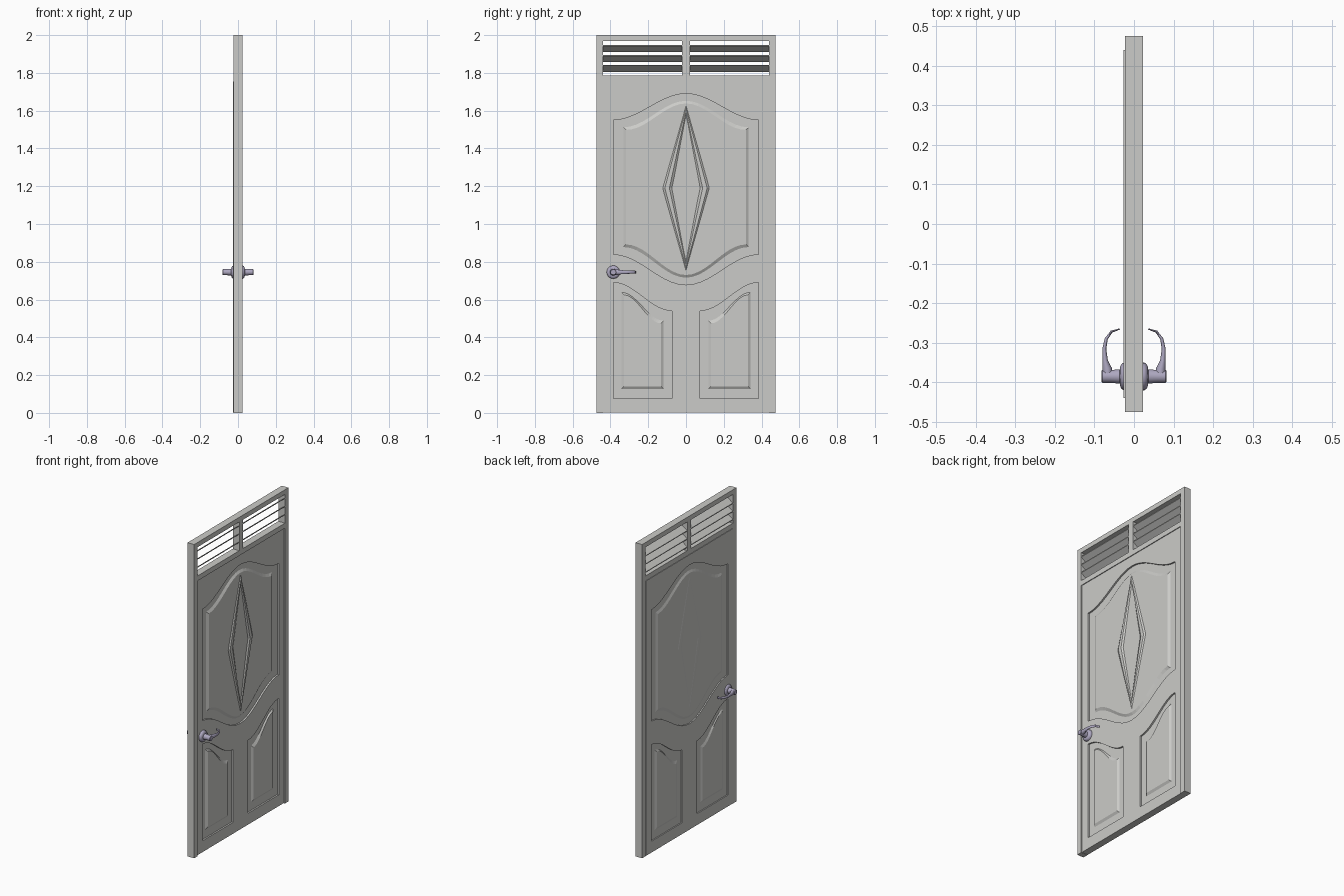
import bpy, bmesh, math
from mathutils import Vector

cube = bpy.data.objects.get("Cube")
if cube:
    bpy.data.objects.remove(cube, do_unlink=True)


def make_material(name, rgb):
    mat = bpy.data.materials.new(name)
    mat.use_nodes = True
    mat.diffuse_color = (*rgb, 1)
    mat.node_tree.nodes["Principled BSDF"].inputs["Base Color"].default_value = (*rgb, 1)
    return mat


paint = make_material("light grey paint", (0.6, 0.6, 0.58))
metal = make_material("lilac grey metal", (0.42, 0.39, 0.53))


def loft(bm, rings, caps=True):
    """Skin a series of equal-sized closed rings."""
    loops = [[bm.verts.new(p) for p in ring] for ring in rings]
    n = len(loops[0])
    for a, b in zip(loops, loops[1:]):
        for i in range(n):
            j = (i + 1) % n
            bm.faces.new((a[i], a[j], b[j], b[i]))
    if caps:
        bm.faces.new(loops[0])
        bm.faces.new(loops[-1])


def finish(bm, name, mat, smooth=False):
    bmesh.ops.recalc_face_normals(bm, faces=bm.faces)
    mesh = bpy.data.meshes.new(name)
    bm.to_mesh(mesh)
    bm.free()
    mesh.materials.append(mat)
    obj = bpy.data.objects.new(name, mesh)
    bpy.context.collection.objects.link(obj)
    if smooth:
        mesh.shade_smooth()
        mesh.set_sharp_from_angle(angle=math.radians(35))
    return obj


def rect(x, y0, y1, z0, z1):
    return [(x, y0, z0), (x, y1, z0), (x, y1, z1), (x, y0, z1)]


def box(name, x, y, z):
    bm = bmesh.new()
    loft(bm, [rect(x[0], *y, *z), rect(x[1], *y, *z)])
    return finish(bm, name, paint)


HALF_W, HALF_T, OPEN = 0.475, 0.023, 0.44
LEAF_TOP, TRANSOM_TOP, HEAD = 1.755, 1.787, 1.97
LEAF_FRONT, LEAF_BACK = 0.018, -0.026

# Frame
thick = (-HALF_T, HALF_T)
for side, sign in (("left", 1), ("right", -1)):
    box(side + "_jamb", thick, sorted((sign * OPEN, sign * HALF_W)), (0, 2))
box("head_rail", thick, (-OPEN, OPEN), (HEAD, 2))
box("transom_rail", thick, (-OPEN, OPEN), (LEAF_TOP, TRANSOM_TOP))
box("vent_mullion", thick, (-0.02, 0.02), (TRANSOM_TOP, HEAD))

# Slanted vent slats, high edge on the +x side
for i in range(3):
    z = 1.825 + 0.052 * i
    for sign in (1, -1):
        section = [(-0.022, z - 0.019), (0.022, z + 0.013),
                   (0.022, z + 0.018), (-0.022, z - 0.014)]
        bm = bmesh.new()
        loft(bm, [[(x, sign * y, zz) for x, zz in section] for y in (0.018, 0.442)])
        finish(bm, "vent_slat", paint)


# Panel outlines with shaped top and bottom edges
def arch(t):
    return 0.5 - 0.5 * math.cos(2 * math.pi * t)


def ogee(t):
    return 0.5 + 0.5 * math.cos(math.pi * t)


def outline(panel, x, dy=0, dz=0):
    y0, y1, bottom, bottom_rise, top, top_rise, shape = panel
    steps = 20
    low, high = [], []
    for i in range(steps + 1):
        t = i / steps
        y = y0 + dy + (y1 - y0 - 2 * dy) * t
        low.append((x, y, bottom + dz + bottom_rise * shape(t)))
        high.append((x, y, top - dz + top_rise * shape(t)))
    return low + high[::-1]


def flip(t):
    return ogee(1 - t)


upper = (-0.385, 0.385, 0.84, -0.162, 1.55, 0.14, arch)
lower_a = (-0.385, -0.075, 0.075, 0, 0.54, 0.15, ogee)
lower_b = (0.075, 0.385, 0.075, 0, 0.54, 0.15, flip)
panels = {"upper": (upper, 0.053, 0.038), "lower_right": (lower_a, 0.043, 0.052),
          "lower_left": (lower_b, 0.043, 0.052)}
# Each side: surface x, recess floor x
sides = {"front": (LEAF_FRONT, 0.008), "back": (LEAF_BACK, -0.019)}

# Door leaf with sunk panels
leaf = box("door_leaf", (LEAF_BACK, LEAF_FRONT), (-OPEN, OPEN), (0.003, LEAF_TOP))
bm = bmesh.new()
for surface, floor in sides.values():
    for panel, dy, dz in panels.values():
        outer = surface + math.copysign(0.02, surface)
        loft(bm, [outline(panel, floor), outline(panel, outer)])
cutter = finish(bm, "panel_cutter", paint)
cutter.hide_render = True
cut = leaf.modifiers.new("sink_panels", "BOOLEAN")
cut.operation, cut.solver, cut.object = "DIFFERENCE", "EXACT", cutter
bpy.context.view_layer.update()
graph = bpy.context.evaluated_depsgraph_get()
cut_mesh = bpy.data.meshes.new_from_object(leaf.evaluated_get(graph))
leaf.modifiers.clear()
leaf.data = cut_mesh
bpy.data.objects.remove(cutter, do_unlink=True)


def diamond(x, half_w, half_h):
    z = 1.19
    return [(x, half_w, z), (x, 0, z + half_h), (x, -half_w, z), (x, 0, z - half_h)]


for side, (surface, floor) in sides.items():
    sign = math.copysign(1, surface)
    # Raised fields with sloped borders
    for name, (panel, dy, dz) in panels.items():
        bm = bmesh.new()
        loft(bm, [outline(panel, floor - sign * 0.002, dy, dz),
                  outline(panel, floor, dy, dz),
                  outline(panel, surface - sign * 0.001, dy + 0.014, dz + 0.014)])
        finish(bm, f"{name}_field_{side}", paint)
    # Diamond moulding
    base, crest = surface - sign * 0.002, surface + sign * 0.005
    if side == "back":
        crest = surface - sign * 0.0
    bm = bmesh.new()
    loft(bm, [diamond(base, 0.125, 0.44), diamond(crest, 0.112, 0.42),
              diamond(crest, 0.088, 0.405), diamond(base, 0.073, 0.385)], caps=False)
    finish(bm, f"diamond_moulding_{side}", paint)

# Lever handles
HY, HZ, SEG = -0.385, 0.745, 24
rose = [(0.012, 0.035), (0.026, 0.035), (0.032, 0.031), (0.035, 0.024),
        (0.036, 0.018), (0.06, 0.016), (0.08, 0.016), (0.082, 0.014)]
lever = [(0.066, -0.385, 0.013, 0.014), (0.068, -0.365, 0.012, 0.014),
         (0.073, -0.345, 0.007, 0.011), (0.075, -0.315, 0.005, 0.009),
         (0.070, -0.29, 0.004, 0.008), (0.057, -0.272, 0.003, 0.008),
         (0.036, -0.265, 0.0015, 0.006)]
angles = [2 * math.pi * i / SEG for i in range(SEG)]
for side, sign in (("front", 1), ("back", -1)):
    bm = bmesh.new()
    loft(bm, [[(sign * x, HY + r * math.cos(a), HZ + r * math.sin(a)) for a in angles]
              for x, r in rose])
    finish(bm, f"handle_rose_{side}", metal, True)
    rings = []
    for i, (x, y, wide, tall) in enumerate(lever):
        before, after = lever[max(i - 1, 0)], lever[min(i + 1, len(lever) - 1)]
        along = Vector((after[0] - before[0], after[1] - before[1])).normalized()
        rings.append([(sign * (x + along.y * wide * math.cos(a)),
                       y - along.x * wide * math.cos(a),
                       HZ + tall * math.sin(a)) for a in angles])
    bm = bmesh.new()
    loft(bm, rings)
    finish(bm, f"handle_lever_{side}", metal, True)
